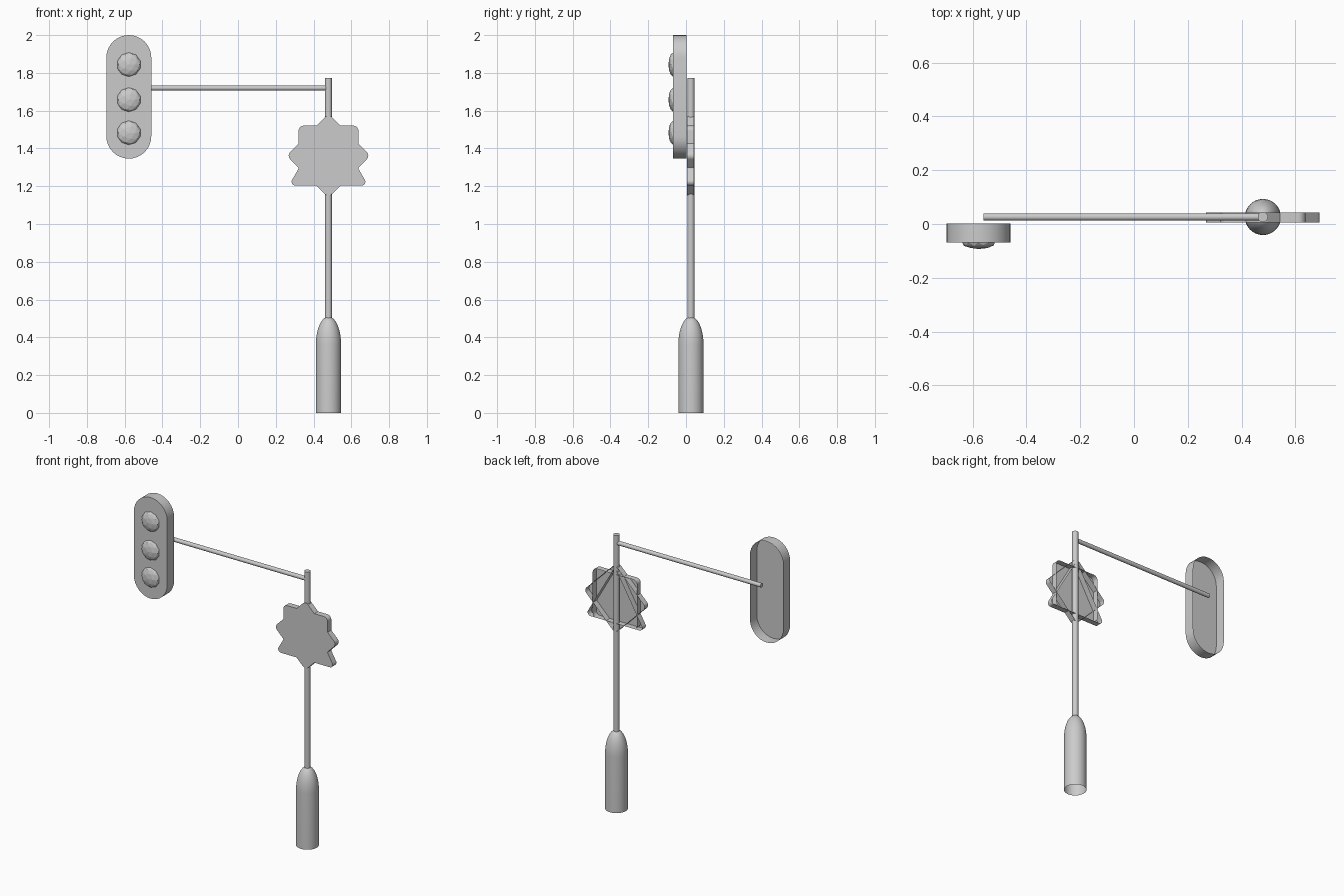
import bpy, bmesh
from math import pi, sin, cos, radians
from mathutils import Vector

if "Cube" in bpy.data.objects:
    bpy.data.objects.remove(bpy.data.objects["Cube"])

PX, PY = 0.479, 0.026          # pole axis


def finish(name, bm, smooth=True):
    mesh = bpy.data.meshes.new(name)
    bm.to_mesh(mesh)
    bm.free()
    ob = bpy.data.objects.new(name, mesh)
    bpy.context.collection.objects.link(ob)
    if smooth:
        bpy.ops.object.select_all(action='DESELECT')
        ob.select_set(True)
        bpy.context.view_layer.objects.active = ob
        bpy.ops.object.shade_smooth_by_angle(angle=radians(35))
    return ob


def rounded(corners, r, seg=6):
    """Round every corner of a counter-clockwise (x, z) polygon."""
    pts, n = [], len(corners)
    for i in range(n):
        p = Vector(corners[i])
        a = (Vector(corners[i - 1]) - p).normalized()
        b = (Vector(corners[(i + 1) % n]) - p).normalized()
        half = a.angle(b) / 2
        c = p + (a + b).normalized() * (r / sin(half))
        t = r / sin(half) * cos(half)
        start, end = p + a * t - c, p + b * t - c
        for k in range(seg + 1):
            d = start.lerp(end, k / seg).normalized() * r
            pts.append(c + d)
    return pts


def open_shell(name, pts, y0, y1):
    """Flat front face with a rim, open at the back."""
    bm = bmesh.new()
    f = [bm.verts.new((p[0], y0, p[1])) for p in pts]
    b = [bm.verts.new((p[0], y1, p[1])) for p in pts]
    bm.faces.new(f)
    n = len(pts)
    for i in range(n):
        j = (i + 1) % n
        bm.faces.new((f[j], f[i], b[i], b[j]))
    return finish(name, bm)


def lathe(name, profile, seg=32):
    """Spin an (r, z) profile round the pole axis."""
    bm = bmesh.new()
    vs = [bm.verts.new((r, 0, z)) for r, z in profile]
    es = [bm.edges.new(e) for e in zip(vs, vs[1:])]
    bmesh.ops.spin(bm, geom=vs + es, cent=(0, 0, 0), axis=(0, 0, 1),
                   angle=2 * pi, steps=seg, use_merge=True)
    bmesh.ops.remove_doubles(bm, verts=bm.verts, dist=1e-5)
    bmesh.ops.recalc_face_normals(bm, faces=bm.faces)
    ob = finish(name, bm)
    ob.location = (PX, PY, 0)
    return ob


# Bollard-shaped base with domed top, open underneath
dome = [(0.067 * cos(a), 0.36 + 0.15 * sin(a))
        for a in (i * pi / 20 for i in range(10))]
lathe("base", [(0.067, 0)] + dome + [(0, 0.51)])

# Upright pole
lathe("pole", [(0, 0.48), (0.019, 0.48), (0.019, 1.772), (0, 1.772)], 16)

# Horizontal arm
bm = bmesh.new()
bmesh.ops.create_cone(bm, cap_ends=True, segments=16,
                      radius1=0.0135, radius2=0.0135, depth=1.03)
arm = finish("arm", bm)
arm.rotation_euler = (0, pi / 2, 0)
arm.location = (-0.56 + 0.515, PY, 1.72)

# Signal housing: stadium outline, open at the back
HX, HR = -0.578, 0.119
outline = []
for zc, a0 in ((2 - HR, 0), (1.346 + HR, pi)):
    outline += [(HX + HR * cos(a0 + k * pi / 16), zc + HR * sin(a0 + k * pi / 16))
                for k in range(17)]
open_shell("signal_housing", outline, -0.068, 0.002)

# Three faceted lamps: flattened half icospheres
for label, z in (("top", 1.844), ("middle", 1.658), ("bottom", 1.483)):
    bm = bmesh.new()
    bmesh.ops.create_icosphere(bm, subdivisions=2, radius=1)
    bmesh.ops.delete(bm, geom=[v for v in bm.verts if v.co.z < -0.01], context='VERTS')
    for v in bm.verts:
        x, y, h = v.co
        v.co = (HX + 0.064 * x, -0.068 - 0.025 * h, z + 0.064 * y)
    finish("lamp_" + label, bm, smooth=False)

# Three overlapping sign plates on the pole: square, diamond and triangle
SZ, S, D = 1.362, 0.1585, 0.222
square = [(PX + x * S, SZ + z * S) for x, z in ((-1, -1), (1, -1), (1, 1), (-1, 1))]
diamond = [(PX + x * D, SZ + z * D) for x, z in ((0, -1), (1, 0), (0, 1), (-1, 0))]
triangle = [(PX - 0.21, SZ - S), (PX + 0.21, SZ - S), (PX, SZ - S + 0.364)]
for name, poly, r in (("square_sign", square, 0.027),
                      ("diamond_sign", diamond, 0.027),
                      ("triangle_sign", triangle, 0.02)):
    open_shell(name, rounded(poly, r), 0.005, 0.043)
